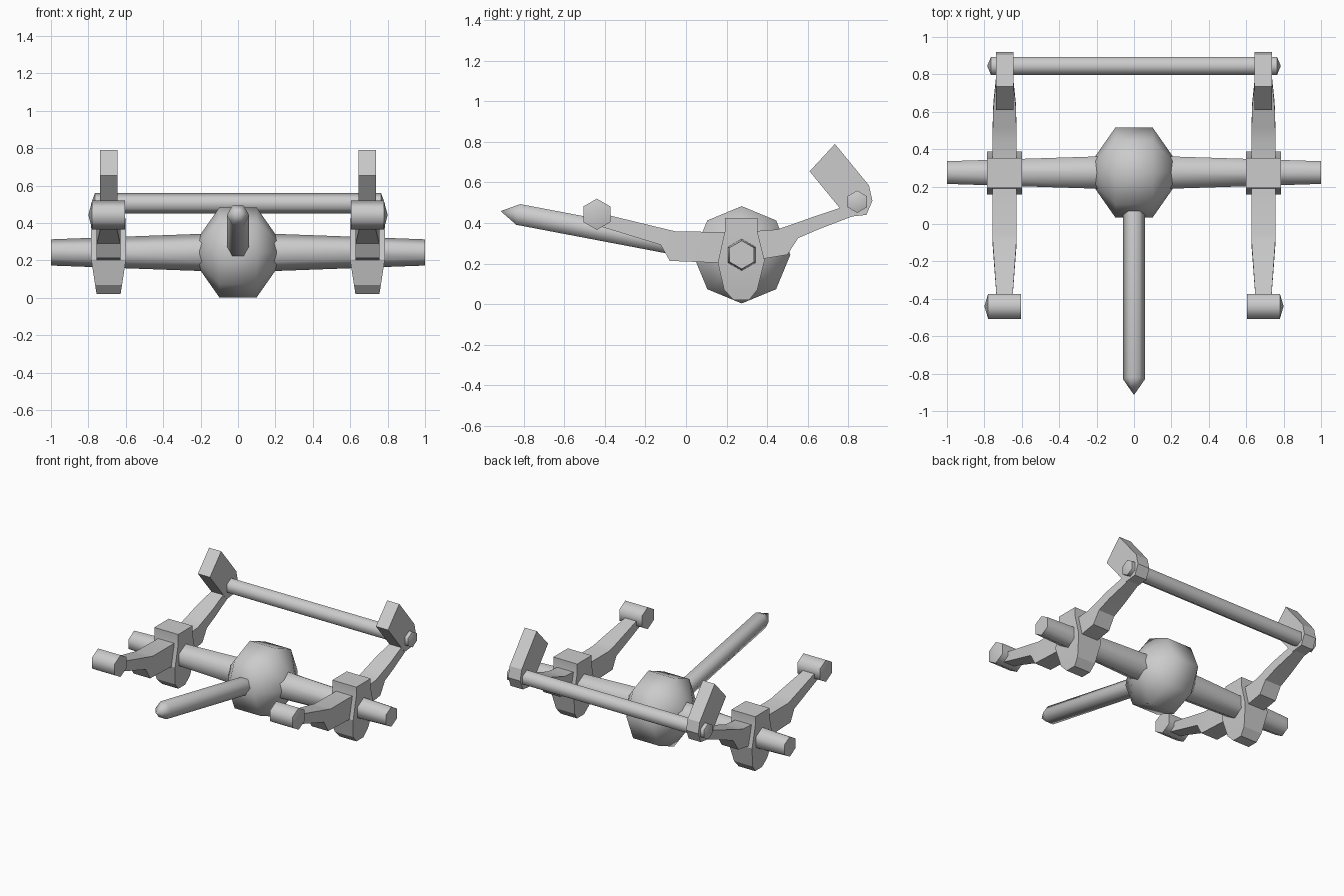
import bpy, math
from mathutils import Vector

if "Cube" in bpy.data.objects:
    bpy.data.objects.remove(bpy.data.objects["Cube"])

SIDE_X = 0.692          # centre of the left/right assemblies


def make(name, verts, faces, angle=30, mirror=False):
    mesh = bpy.data.meshes.new(name)
    mesh.from_pydata(verts, [], faces)
    mesh.polygons.foreach_set("use_smooth", [True] * len(mesh.polygons))
    mesh.update()
    mesh.set_sharp_from_angle(angle=math.radians(angle))
    obj = bpy.data.objects.new(name, mesh)
    bpy.context.collection.objects.link(obj)
    if mirror:
        obj.modifiers.new("mirror", 'MIRROR')
    return obj


def turned(name, start, direction, profile, sides=6, mirror=False):
    """Turned form: profile = (distance, radius) along an axis; radius 0 is a point."""
    d = Vector(direction).normalized()
    u = Vector((0, 0, 1)) if abs(d.x) > 0.9 else Vector((1, 0, 0))
    v = d.cross(u)
    verts, rings, faces = [], [], []
    for t, r in profile:
        c = Vector(start) + d * t
        n = sides if r > 0 else 1
        rings.append(list(range(len(verts), len(verts) + n)))
        for i in range(n):
            a = 2 * math.pi * i / sides
            verts.append(c + r * (math.cos(a) * u + math.sin(a) * v))
    for a, b in zip(rings, rings[1:]):
        for i in range(sides):
            j = (i + 1) % sides
            if len(a) == 1:
                faces.append((a[0], b[j], b[i]))
            elif len(b) == 1:
                faces.append((a[i], a[j], b[0]))
            else:
                faces.append((a[i], a[j], b[j], b[i]))
    if len(rings[0]) > 1:
        faces.append(rings[0][::-1])
    if len(rings[-1]) > 1:
        faces.append(rings[-1])
    return make(name, verts, faces, 62, mirror)


def loft(name, sections):
    """Rectangular sections (y1, z1, y2, z2, half width), mirrored to both sides."""
    verts, faces = [], []
    for y1, z1, y2, z2, w in sections:
        verts += [(SIDE_X - w, y1, z1), (SIDE_X + w, y1, z1),
                  (SIDE_X + w, y2, z2), (SIDE_X - w, y2, z2)]
    for k in range(0, len(verts) - 4, 4):
        for i in range(4):
            j = (i + 1) % 4
            faces.append((k + i, k + j, k + 4 + j, k + 4 + i))
    n = len(verts)
    faces += [(3, 2, 1, 0), (n - 4, n - 3, n - 2, n - 1)]
    return make(name, verts, faces, 20, True)


# central ball, turned about the axle
turned("centre_ball", (0, 0.275, 0.243), (1, 0, 0),
       [(-0.22, 0), (-0.205, 0.09), (-0.1, 0.24), (0.1, 0.24), (0.205, 0.09), (0.22, 0)], 8)

# tapered axle
turned("axle", (0, 0.275, 0.243), (1, 0, 0), [(-1, 0.07), (-0.18, 0.1), (0.18, 0.1), (1, 0.07)])

# front shaft with pointed tip
shaft_dir = Vector((0, -1, 0.19))
turned("front_shaft", (0, 0.12, 0.262), shaft_dir, [(0, 0.06), (0.965, 0.06), (1.053, 0)])

# rear crossbar with pointed ends
turned("rear_crossbar", (0, 0.845, 0.505), (1, 0, 0),
       [(-0.785, 0), (-0.765, 0.055), (0.765, 0.055), (0.785, 0)])

# front pegs
turned("front_peg", (0.605, -0.44, 0.443), (1, 0, 0), [(0, 0.077), (0.175, 0.077), (0.195, 0)], 6, True)

# hubs clamped on the axle, from bottom to top
loft("axle_hub", [(0.235, 0.02, 0.312, 0.02, 0.064), (0.188, 0.07, 0.352, 0.07, 0.072),
                  (0.157, 0.205, 0.388, 0.215, 0.093), (0.192, 0.36, 0.352, 0.36, 0.093),
                  (0.192, 0.425, 0.352, 0.425, 0.093)])

# front arms, from hub to peg
loft("front_arm", [(0.25, 0.355, 0.25, 0.20, 0.063), (-0.05, 0.358, -0.08, 0.213, 0.065),
                   (-0.10, 0.37, -0.125, 0.292, 0.063), (-0.43, 0.45, -0.43, 0.385, 0.04)])

# rear arms, from hub to post
loft("rear_arm", [(0.30, 0.357, 0.30, 0.21, 0.063), (0.45, 0.368, 0.50, 0.243, 0.065),
                  (0.52, 0.392, 0.553, 0.325, 0.063), (0.63, 0.431, 0.65, 0.367, 0.06),
                  (0.82, 0.495, 0.84, 0.44, 0.04)])

# slanted rear posts with rounded lower end
loft("rear_post", [(0.61, 0.655, 0.735, 0.79, 0.047), (0.77, 0.46, 0.903, 0.585, 0.047),
                   (0.785, 0.442, 0.92, 0.51, 0.047), (0.80, 0.43, 0.89, 0.44, 0.047)])
